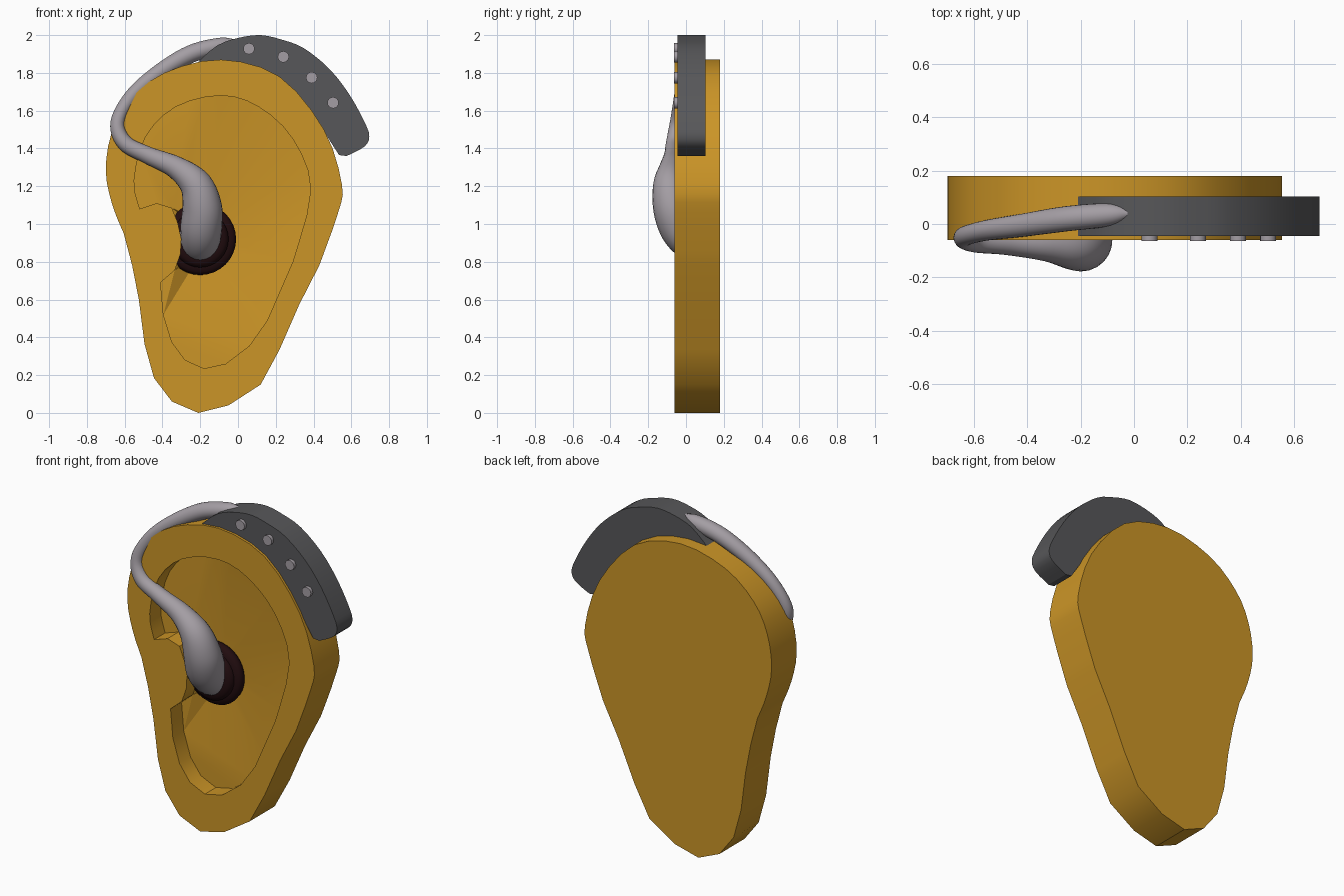
import bpy
import bmesh
import math
from mathutils import Vector

cube = bpy.data.objects.get("Cube")
if cube:
    bpy.data.objects.remove(cube, do_unlink=True)


def make_material(name, rgb, roughness=0.6):
    mat = bpy.data.materials.new(name)
    mat.use_nodes = True
    color = (*rgb, 1.0)
    mat.diffuse_color = color
    shader = mat.node_tree.nodes["Principled BSDF"]
    shader.inputs["Base Color"].default_value = color
    shader.inputs["Roughness"].default_value = roughness
    return mat


ochre = make_material("ochre", (0.6, 0.3, 0.02))
charcoal = make_material("charcoal", (0.095, 0.095, 0.1))
silver = make_material("silver", (0.37, 0.34, 0.37))
maroon = make_material("dark maroon", (0.016, 0.004, 0.005))


def finish(bm, name, mat, angle=30):
    """Turn a bmesh into a smooth-shaded object with sharp creases."""
    bmesh.ops.recalc_face_normals(bm, faces=bm.faces[:])
    mesh = bpy.data.meshes.new(name)
    bm.to_mesh(mesh)
    bm.free()
    mesh.materials.append(mat)
    obj = bpy.data.objects.new(name, mesh)
    bpy.context.collection.objects.link(obj)
    bpy.ops.object.select_all(action="DESELECT")
    obj.select_set(True)
    bpy.context.view_layer.objects.active = obj
    bpy.ops.object.shade_smooth_by_angle(angle=math.radians(angle))
    return obj


def catmull(points, steps):
    """Sample a smooth open path through points of any dimension."""
    pts = [Vector(p) for p in points]
    pts = [pts[0]] + pts + [pts[-1]]
    out = []
    for a, b, c, d in zip(pts, pts[1:], pts[2:], pts[3:]):
        for i in range(steps):
            t = i / steps
            out.append(0.5 * (2 * b + (c - a) * t + (2 * a - 5 * b + 4 * c - d) * t ** 2
                              + (3 * b - a - 3 * c + d) * t ** 3))
    return out + [pts[-1]]


def add_loop(bm, outline, y):
    return [bm.verts.new((p[0], y, p[1])) for p in outline]


def bridge(bm, a, b):
    for i in range(len(a)):
        j = (i + 1) % len(a)
        bm.faces.new((a[i], a[j], b[j], b[i]))


def loop_edges(bm, loop):
    edges = []
    for i, v in enumerate(loop):
        w = loop[(i + 1) % len(loop)]
        edges.append(bm.edges.get((v, w)) or bm.edges.new((v, w)))
    return edges


def fill_between(bm, a, b):
    bmesh.ops.triangle_fill(bm, use_beauty=True, normal=(0, -1, 0),
                            edges=loop_edges(bm, a) + loop_edges(bm, b))


# Ear: smooth upper rim, faceted lobe
upper_rim = [(-0.605, 0.95), (-0.665, 1.1), (-0.7, 1.28), (-0.67, 1.48), (-0.58, 1.65),
             (-0.39, 1.8), (-0.09, 1.87), (0.22, 1.78), (0.455, 1.5), (0.55, 1.21),
             (0.53, 1.06), (0.43, 0.78)]
lobe = [(0.325, 0.575), (0.22, 0.335), (0.12, 0.15), (-0.05, 0.04), (-0.21, 0), (-0.35, 0.06),
        (-0.445, 0.185), (-0.495, 0.365), (-0.525, 0.6), (-0.56, 0.78)]
ear_outline = [tuple(p) for p in catmull(upper_rim, 3)] + lobe

# Hollow of the ear, with the small flap on its side
hollow_top = [(-0.52, 1.08), (-0.55, 1.23), (-0.49, 1.46), (-0.33, 1.62), (-0.09, 1.68),
              (0.11, 1.62), (0.29, 1.45), (0.385, 1.18), (0.29, 0.8)]
hollow_low = [(0.155, 0.49), (0.06, 0.355), (-0.065, 0.26), (-0.18, 0.235), (-0.28, 0.28),
              (-0.35, 0.375), (-0.395, 0.52), (-0.41, 0.69)]
flap = [(-0.335, 0.755), (-0.305, 0.84), (-0.3, 0.92), (-0.32, 1.01), (-0.35, 1.085), (-0.43, 1.11)]
hollow_outline = [tuple(p) for p in catmull(hollow_top, 3)] + hollow_low + flap

canal = Vector((-0.2, 0.92))
canal_outline = [(canal.x + 0.08 * math.cos(k * math.tau / 20),
                  canal.y + 0.08 * math.sin(k * math.tau / 20)) for k in range(20)]

bm = bmesh.new()
back = add_loop(bm, ear_outline, 0.18)
front = add_loop(bm, ear_outline, -0.06)
rim = add_loop(bm, hollow_outline, -0.06)
floor = add_loop(bm, hollow_outline, 0.045)
canal_edge = add_loop(bm, canal_outline, 0.11)
bm.faces.new(back)
bridge(bm, back, front)
fill_between(bm, front, rim)
bridge(bm, rim, floor)
fill_between(bm, floor, canal_edge)
bm.faces.new(canal_edge)
finish(bm, "ear", ochre)

# Case that sits behind the top of the ear
case_top = [(-0.21, 1.86), (-0.11, 1.945), (0, 1.985), (0.12, 2.0), (0.235, 1.975), (0.35, 1.93),
            (0.485, 1.82), (0.59, 1.685), (0.67, 1.54), (0.695, 1.465), (0.67, 1.41), (0.575, 1.36)]
case_inside = [(0.535, 1.365), (0.455, 1.49), (0.34, 1.66), (0.21, 1.775), (0.06, 1.84), (-0.09, 1.865)]
case_outline = [tuple(p) for p in catmull(case_top, 3)] + case_inside
bm = bmesh.new()
case_front = add_loop(bm, case_outline, -0.045)
case_back = add_loop(bm, case_outline, 0.103)
bridge(bm, case_front, case_back)
bm.faces.new(case_front)
bm.faces.new(case_back)
finish(bm, "case", charcoal)

# Buttons along the case
for n, (x, z) in enumerate([(0.058, 1.928), (0.24, 1.885), (0.39, 1.775), (0.503, 1.642)]):
    bm = bmesh.new()
    outline = [(x + 0.03 * math.cos(k * math.tau / 16),
                z + 0.03 * math.sin(k * math.tau / 16)) for k in range(16)]
    face_loop = add_loop(bm, outline, -0.064)
    base_loop = add_loop(bm, outline, -0.03)
    bridge(bm, face_loop, base_loop)
    bm.faces.new(face_loop)
    bm.faces.new(base_loop)
    finish(bm, f"button_{n + 1}", silver)

# Rubber ear tip: flanged profile turned about an axis into the ear
bm = bmesh.new()
profile = [(0.1, -0.005), (0.13, 0.0), (0.15, 0.02), (0.15, 0.035),
           (0.175, 0.04), (0.19, 0.06), (0.185, 0.085), (0.15, 0.13)]
rings = []
for radius, y in profile:
    outline = [(canal.x + radius * math.cos(k * math.tau / 32),
                canal.y + radius * math.sin(k * math.tau / 32)) for k in range(32)]
    rings.append(add_loop(bm, outline, y))
for a, b in zip(rings, rings[1:]):
    bridge(bm, a, b)
bm.faces.new(rings[0])
bm.faces.new(rings[-1])
finish(bm, "ear_tip", maroon, 50)

# Sound tube: x, y, z and radius along its path
tube_path = [(-0.02, 0.04, 1.965, 0.015), (-0.09, 0.035, 1.945, 0.042), (-0.25, 0.02, 1.9, 0.047),
             (-0.42, -0.005, 1.8, 0.043), (-0.56, -0.025, 1.68, 0.038), (-0.638, -0.048, 1.54, 0.037),
             (-0.6, -0.064, 1.43, 0.042), (-0.48, -0.07, 1.365, 0.046), (-0.33, -0.08, 1.3, 0.06),
             (-0.225, -0.088, 1.21, 0.086), (-0.19, -0.07, 1.09, 0.105), (-0.195, -0.03, 0.98, 0.11),
             (-0.2, 0.03, 0.91, 0.105), (-0.2, 0.1, 0.88, 0.095)]
samples = catmull(tube_path, 6)
bm = bmesh.new()
rings = []
for i, p in enumerate(samples):
    ahead = samples[min(i + 1, len(samples) - 1)].xyz
    behind = samples[max(i - 1, 0)].xyz
    tangent = (ahead - behind).normalized()
    # Carry the cross-section along the path without twist
    side = Vector((0, 1, 0)) if i == 0 else side
    side = (side - tangent * side.dot(tangent)).normalized()
    other = tangent.cross(side)
    rings.append([bm.verts.new(p.xyz + p.w * (side * math.cos(k * math.tau / 24)
                                              + other * math.sin(k * math.tau / 24)))
                  for k in range(24)])
for a, b in zip(rings, rings[1:]):
    bridge(bm, a, b)
bm.faces.new(rings[0])
bm.faces.new(rings[-1])
finish(bm, "sound_tube", silver, 60)
